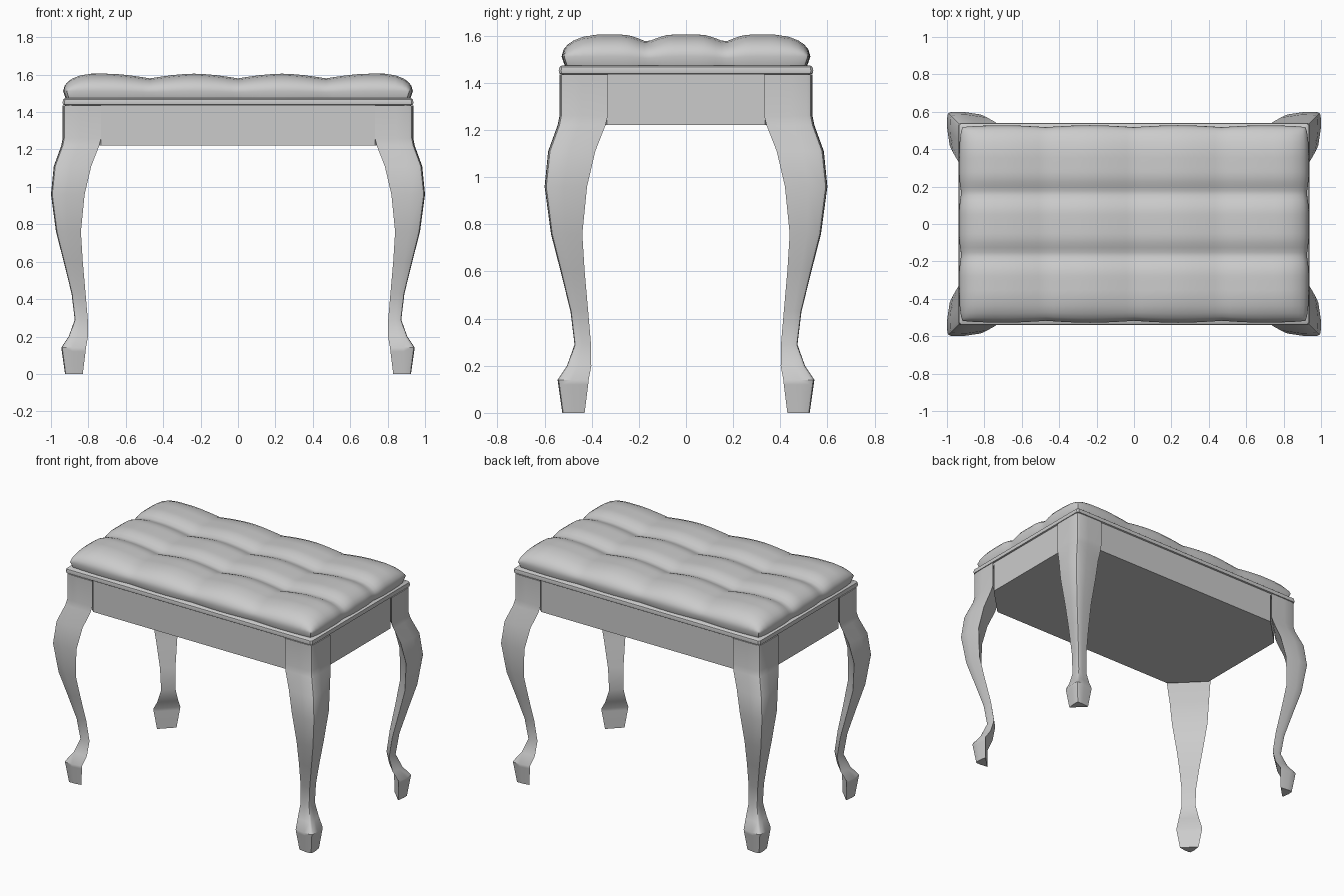
import bpy, bmesh, math

if "Cube" in bpy.data.objects:
    bpy.data.objects.remove(bpy.data.objects["Cube"])


def finish(name, bm, angle=None):
    bmesh.ops.recalc_face_normals(bm, faces=bm.faces)
    me = bpy.data.meshes.new(name)
    bm.to_mesh(me)
    bm.free()
    ob = bpy.data.objects.new(name, me)
    bpy.context.collection.objects.link(ob)
    if angle:
        bpy.ops.object.select_all(action='DESELECT')
        ob.select_set(True)
        bpy.context.view_layer.objects.active = ob
        bpy.ops.object.shade_smooth_by_angle(angle=math.radians(angle))
    return ob


def loft(bm, rings):
    """Skin a list of equal-length closed rings and cap both ends."""
    vs = [[bm.verts.new(p) for p in r] for r in rings]
    n = len(vs[0])
    for a, b in zip(vs, vs[1:]):
        for k in range(n):
            bm.faces.new((a[k], a[(k + 1) % n], b[(k + 1) % n], b[k]))
    bm.faces.new(vs[0][::-1])
    bm.faces.new(vs[-1])


# Cabriole legs: (height, outer reach, inner reach) along x; y is 0.4 less
LEG = [(0, .925, .83), (.12, .942, .815), (.14, .945, .813), (.2, .905, .802),
       (.29, .873, .803), (.43, .89, .815), (.6, .932, .83), (.76, .973, .84),
       (.96, 1.0, .82), (1.11, .985, .785), (1.22, .945, .742),
       (1.26, .937, .732), (1.435, .937, .732)]


def leg_ring(z, o, i, sx, sy):
    # Two outer faces, softened corner, flat diagonal at the back
    w = o - i
    b, e = .12 * w, .08 * w if z < 1.2 else 0
    m = o - .45 * w
    pts = [(i, o - e), (m, o), (o - b, o - .01 * w), (o - .04 * w, o - .04 * w),
           (o - .01 * w, o - b), (o, m), (o - e, i)]
    return [(sx * x, sy * (y - .4), z) for x, y in pts]


for sy, side in ((-1, "front"), (1, "back")):
    for sx, end in ((-1, "left"), (1, "right")):
        bm = bmesh.new()
        loft(bm, [leg_ring(z, o, i, sx, sy) for z, o, i in LEG])
        finish(f"{side}_{end}_leg", bm, 40)


# Apron box, corners cut where the legs join
def octagon(x, y, c, z):
    return [(x - c, -y, z), (x, c - y, z), (x, y - c, z), (x - c, y, z),
            (c - x, y, z), (-x, y - c, z), (-x, c - y, z), (c - x, -y, z)]


bm = bmesh.new()
loft(bm, [octagon(.927, .53, .195, z) for z in (1.222, 1.435)])
finish("apron", bm)

# Moulded seat board with a rounded edge
bm = bmesh.new()
loft(bm, [octagon(.938 - d, .54 - d, .01, z) for d, z in
          ((.02, 1.425), (.012, 1.437), (.002, 1.44), (0, 1.452),
           (.003, 1.467), (.012, 1.474))])
finish("seat_board", bm, 35)

# Tufted cushion: three long pads, gently divided into four across
HX, HY = .935, .528


def lines(half, n):
    rim = [0, .008, .025, .05, .09, .15]
    lo = [-half + d for d in rim]
    a = half - .15
    return lo + [-a + 2 * a * k / n for k in range(1, n)] + [-v for v in lo[::-1]]


def puff(d, r=.16):
    t = min(1, d / r)
    return math.sqrt(1 - (1 - t) ** 2)


def valley(v, centres, width):
    d = min(abs(v - c) for c in centres)
    return max(0, 1 - d / width) ** 1.5


xs, ys = lines(HX, 40), lines(HY, 30)
bm = bmesh.new()
grid = []
for x in xs:
    row = []
    for y in ys:
        p = puff(HX - abs(x)) * puff(HY - abs(y))
        vx = valley(x, (-.47, 0, .47), .22)
        vy = valley(y, (-.165, .165), .1)
        z = 1.512 + .093 * p - (.025 * vx + .032 * vy) * (.25 + .75 * p)
        # Seams pull the outline in, corners are rounded off
        c = .02 * (abs(x) / HX) ** 10 * (abs(y) / HY) ** 10
        px = x * (1 - .012 * vy * (abs(x) / HX) ** 8 - c)
        py = y * (1 - .02 * vx * (abs(y) / HY) ** 8 - c)
        row.append(bm.verts.new((px, py, z)))
    grid.append(row)
for i in range(len(xs) - 1):
    for j in range(len(ys) - 1):
        bm.faces.new((grid[i][j], grid[i + 1][j], grid[i + 1][j + 1], grid[i][j + 1]))
# Cushion sides tuck in to the board
border = [e for e in bm.edges if e.is_boundary]
ext = bmesh.ops.extrude_edge_only(bm, edges=border)["geom"]
for v in (g for g in ext if isinstance(g, bmesh.types.BMVert)):
    v.co = (v.co.x * .985, v.co.y * .972, 1.47)
bmesh.ops.holes_fill(bm, edges=[e for e in bm.edges if e.is_boundary], sides=0)
finish("cushion", bm, 50)
